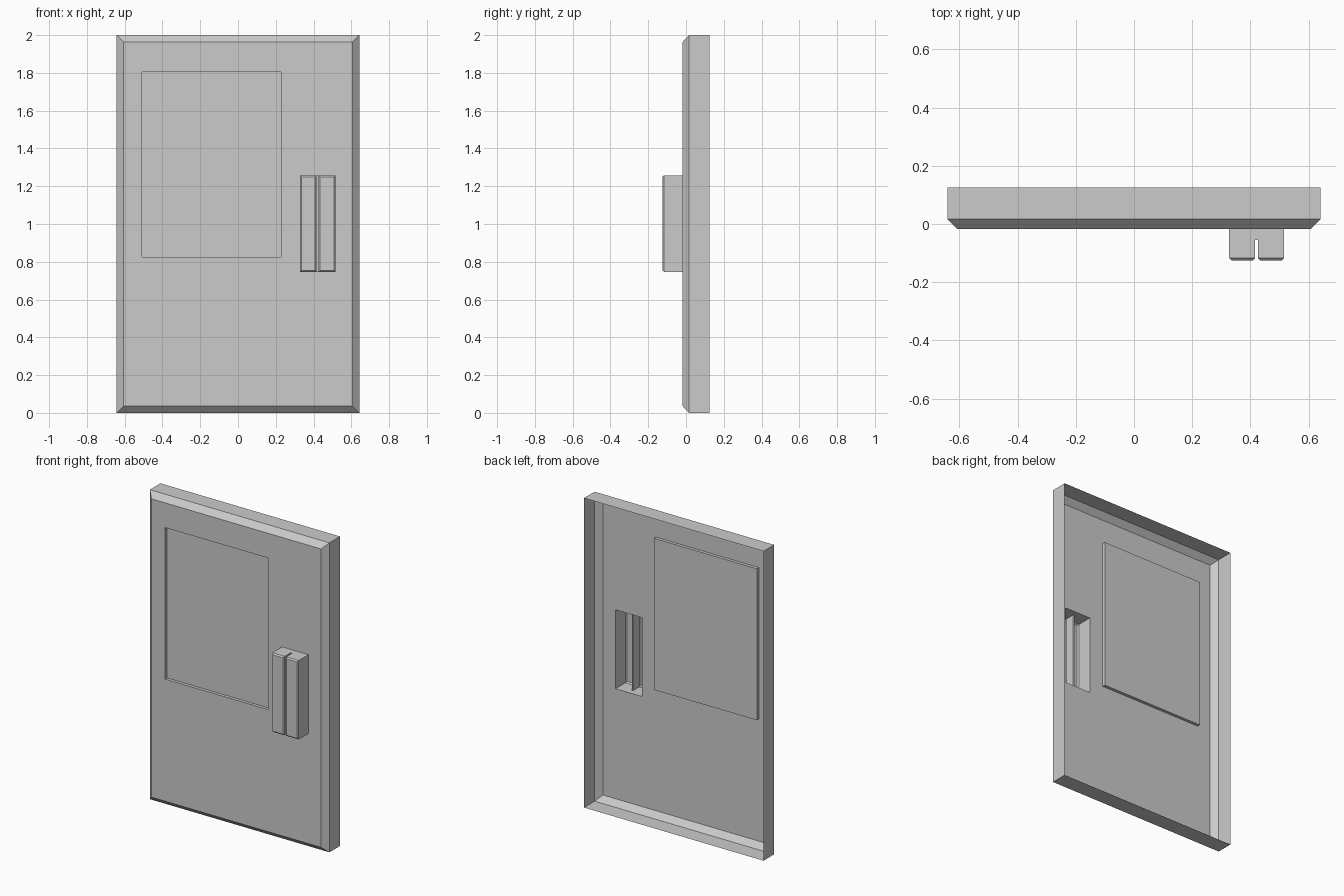
import bpy, bmesh

if "Cube" in bpy.data.objects:
    bpy.data.objects.remove(bpy.data.objects["Cube"])

# Shared dimensions: depth levels and rectangles (x0, x1, z0, z1)
FRONT, EDGE, BACK = -0.018, 0.017, 0.125
OUTER = (-0.642, 0.642, 0.0, 2.0)
WINDOW = (-0.508, 0.228, 0.825, 1.804)
HANDLE = (0.327, 0.516, 0.747, 1.257)
SLOT = (0.416, 0.426)
SLOT_Y, TIP, CHAMFER = -0.055, -0.125, 0.008


def inset(r, d):
    return (r[0] + d, r[1] - d, r[2] + d, r[3] - d)


def loft(bm, rings, cap=False):
    """Join rectangles at given depths; optionally close the last one."""
    loops = []
    for (x0, x1, z0, z1), y in rings:
        loops.append([bm.verts.new((x, y, z)) for x, z in
                      ((x0, z0), (x1, z0), (x1, z1), (x0, z1))])
    for a, b in zip(loops, loops[1:]):
        for i in range(4):
            j = (i + 1) % 4
            bm.faces.new((a[i], a[j], b[j], b[i]))
    if cap:
        bm.faces.new(loops[-1])


def plate(bm, rect, y, holes):
    """Flat panel split along the hole edges, with the holes left open."""
    xs = sorted({v for r in [rect] + holes for v in r[:2]})
    zs = sorted({v for r in [rect] + holes for v in r[2:]})
    for x0, x1 in zip(xs, xs[1:]):
        for z0, z1 in zip(zs, zs[1:]):
            cx, cz = (x0 + x1) / 2, (z0 + z1) / 2
            if any(h[0] < cx < h[1] and h[2] < cz < h[3] for h in holes):
                continue
            bm.faces.new([bm.verts.new(p) for p in
                          ((x0, y, z0), (x1, y, z0), (x1, y, z1), (x0, y, z1))])
    edges = 1e-5
    bmesh.ops.remove_doubles(bm, verts=bm.verts, dist=edges)
    flat = [e for e in bm.edges if len(e.link_faces) == 2
            and e.calc_face_angle(1.0) < 0.001]
    return flat


def finish(bm, name):
    bmesh.ops.remove_doubles(bm, verts=bm.verts, dist=1e-5)
    bmesh.ops.recalc_face_normals(bm, faces=bm.faces)
    # Open shells: make the front-facing surfaces point towards -y
    if sum(f.normal.y * f.calc_area() for f in bm.faces) > 0:
        bmesh.ops.reverse_faces(bm, faces=bm.faces)
    mesh = bpy.data.meshes.new(name)
    bm.to_mesh(mesh)
    bm.free()
    obj = bpy.data.objects.new(name, mesh)
    bpy.context.collection.objects.link(obj)


# Door shell: open back, chamfered front border, openings for window and handle
bm = bmesh.new()
face = inset(OUTER, 0.036)
loft(bm, [(OUTER, BACK), (OUTER, EDGE), (face, FRONT)])
plate(bm, face, FRONT, [WINDOW, HANDLE])
finish(bm, "door_shell")

# Recessed window panel
bm = bmesh.new()
loft(bm, [(WINDOW, FRONT), (WINDOW, FRONT + 0.02)], cap=True)
finish(bm, "window_panel")

# Hollow handle: shared base, slot floor and two chamfered bars
bm = bmesh.new()
loft(bm, [(HANDLE, FRONT), (HANDLE, SLOT_Y)])
x0, x1, z0, z1 = HANDLE
bars = [(x0, SLOT[0], z0, z1), (SLOT[1], x1, z0, z1)]
plate(bm, HANDLE, SLOT_Y, bars)
for bar in bars:
    loft(bm, [(bar, SLOT_Y), (bar, TIP + CHAMFER), (inset(bar, CHAMFER), TIP)], cap=True)
finish(bm, "handle")
